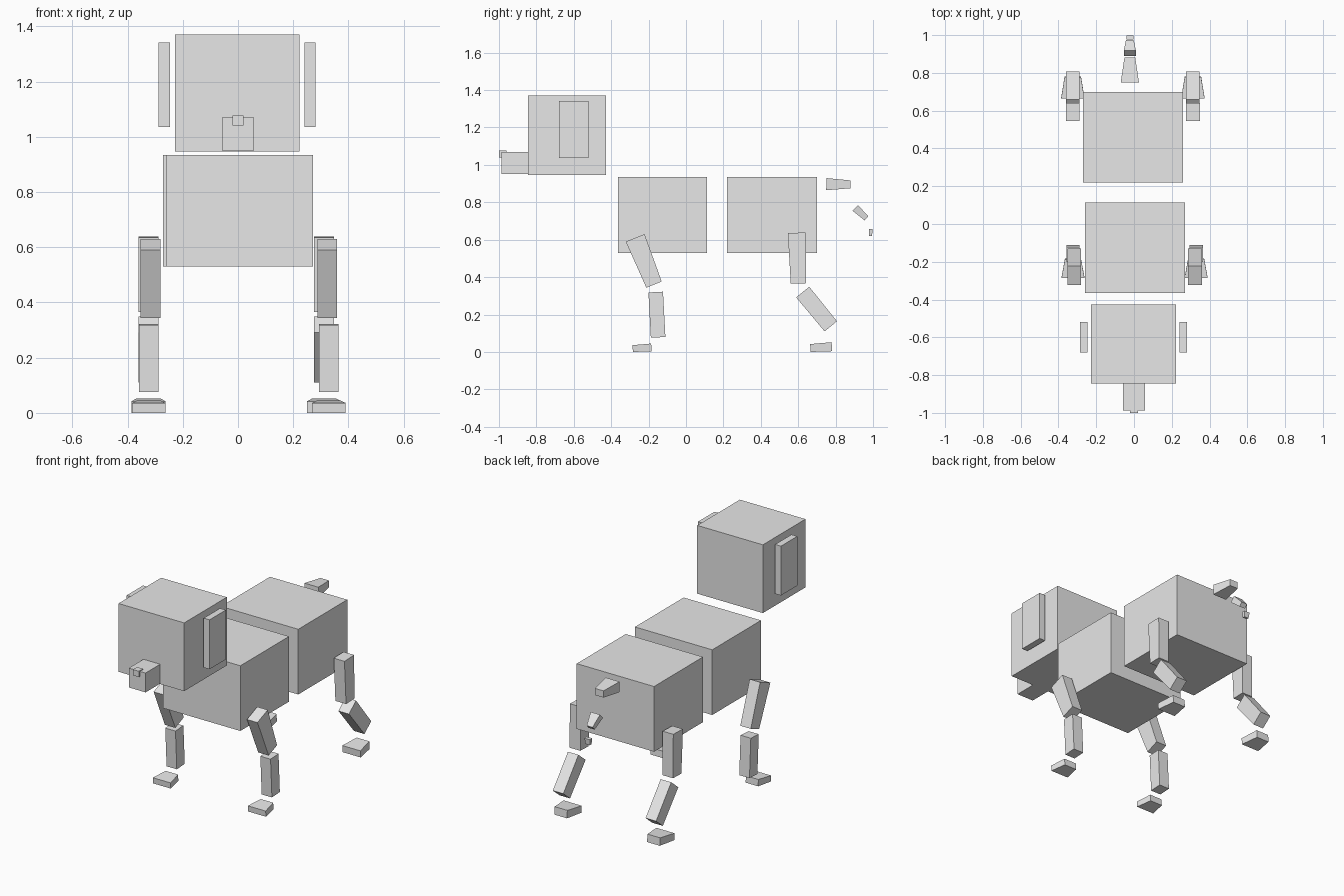
import bpy
import bmesh
from mathutils import Vector

cube = bpy.data.objects.get("Cube")
if cube:
    bpy.data.objects.remove(cube, do_unlink=True)

grey = bpy.data.materials.new("light_grey")
grey.use_nodes = True
grey.diffuse_color = (.8, .8, .8, 1)
shader = grey.node_tree.nodes["Principled BSDF"]
shader.inputs["Base Color"].default_value = grey.diffuse_color


def bar(name, x, start, end, thickness, width, thin=1, narrow=1):
    """Straight bar between two (y, z) points in the side plane.
    thin and narrow scale the thickness and width at the end point."""
    start, end = Vector((x, *start)), Vector((x, *end))
    along = (end - start).normalized()
    across = Vector((1, 0, 0))
    upward = across.cross(along)
    bm = bmesh.new()
    bmesh.ops.create_cube(bm, size=1)
    for vert in bm.verts:
        at_end = vert.co.y > 0
        wide = vert.co.x * width * (narrow if at_end else 1)
        tall = vert.co.z * thickness * (thin if at_end else 1)
        vert.co = (end if at_end else start) + across * wide + upward * tall
    bmesh.ops.recalc_face_normals(bm, faces=bm.faces)
    mesh = bpy.data.meshes.new(name)
    bm.to_mesh(mesh)
    bm.free()
    mesh.materials.append(grey)
    obj = bpy.data.objects.new(name, mesh)
    bpy.context.collection.objects.link(obj)


def box(name, x, front, back, bottom, top, width):
    """Upright box given by its limits in the side plane."""
    middle = (bottom + top) / 2
    bar(name, x, (front, middle), (back, middle), thickness=top - bottom, width=width)


# The front and rear halves sit slightly to opposite sides of the centre
skew = .006

# Body halves
box("front_body", skew, front=-.364, back=.113, bottom=.53, top=.934, width=.53)
box("rear_body", -skew, front=.22, back=.7, bottom=.53, top=.934, width=.53)

# Head, muzzle, jaw and nose
box("head", -skew / 2, front=-.844, back=-.427, bottom=.947, top=1.37, width=.45)
box("muzzle", 0, front=-.987, back=-.844, bottom=.992, top=1.07, width=.115)
box("jaw", 0, front=-.987, back=-.844, bottom=.95, top=.992, width=.115)
box("nose", 0, front=-1, back=-.96, bottom=1.04, top=1.076, width=.04)

# Ears, legs and feet on both sides
for label, side in (("left_", 1), ("right_", -1)):
    box(label + "ear", side * .264 - skew / 2,
        front=-.68, back=-.52, bottom=1.036, top=1.342, width=.04)

    front_x = side * .32 + skew / 2
    bar(label + "front_upper_leg", front_x, start=(-.272, .61), end=(-.171, .36),
        thickness=.108, width=.072, thin=.82)
    bar(label + "front_lower_leg", front_x + side * skew, start=(-.162, .32), end=(-.149, .078),
        thickness=.078, width=.07)
    bar(label + "front_foot", front_x + side * skew, start=(-.285, .018), end=(-.185, .024),
        thickness=.036, width=.122, thin=1.15, narrow=.7)

    rear_x = side * .318 - skew
    bar(label + "rear_upper_leg", rear_x, start=(.592, .637), end=(.601, .366),
        thickness=.095, width=.073, thin=.86)
    bar(label + "rear_lower_leg", rear_x, start=(.624, .32), end=(.774, .137),
        thickness=.09, width=.072, thin=.95)
    bar(label + "rear_foot", rear_x, start=(.665, .021), end=(.78, .028),
        thickness=.042, width=.124, thin=1.15, narrow=.7)

# Tail in three shrinking pieces
tail_x = -.022
bar("tail_base", tail_x, start=(.75, .897), end=(.88, .896),
    thickness=.065, width=.096, thin=.64, narrow=.6)
bar("tail_middle", tail_x, start=(.905, .77), end=(.965, .714),
    thickness=.042, width=.064, thin=.7, narrow=.63)
bar("tail_tip", tail_x, start=(.988, .657), end=(.986, .62),
    thickness=.021, width=.038, thin=.8, narrow=.8)
